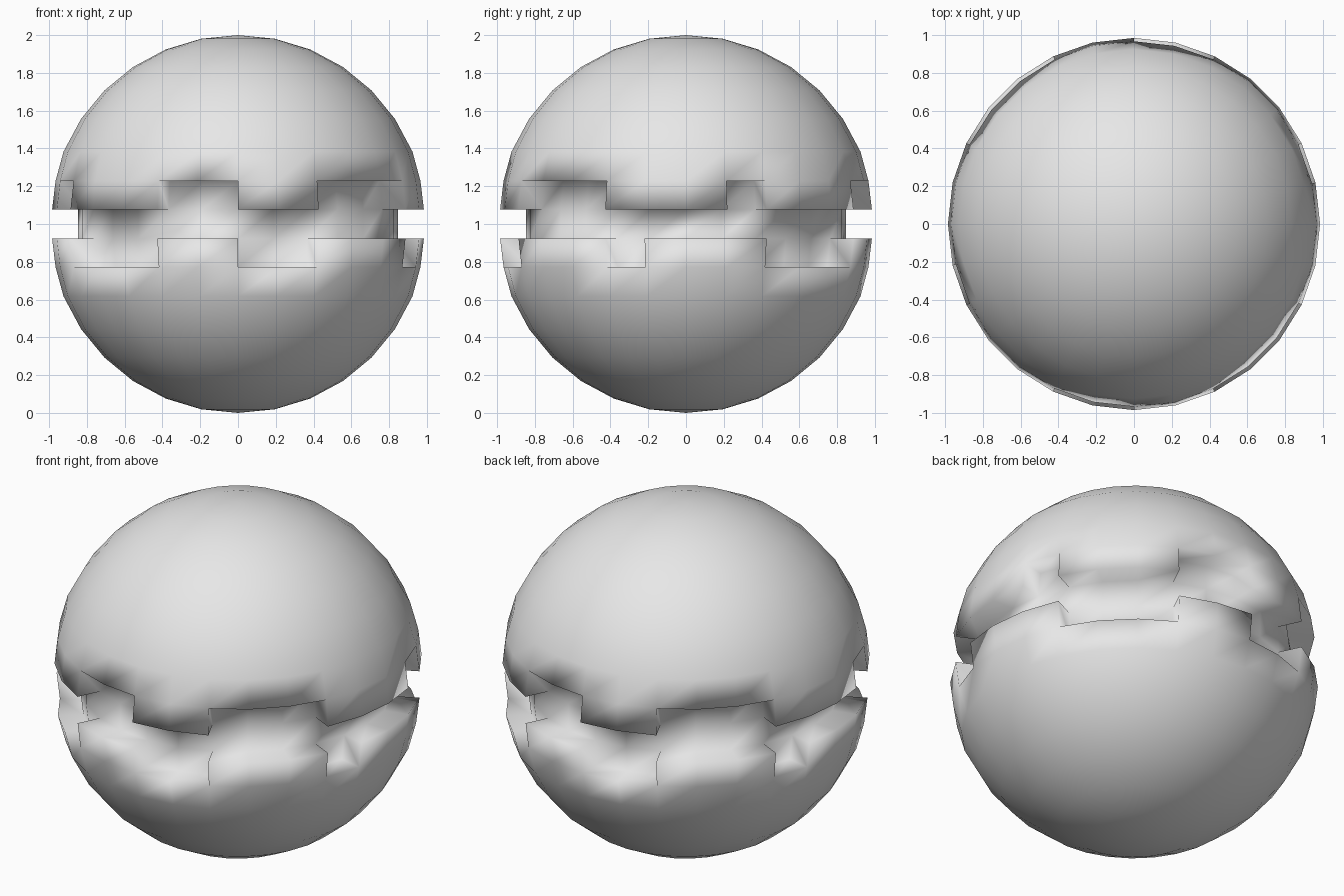
import bpy, bmesh, math
from mathutils import Matrix

cube = bpy.data.objects.get("Cube")
if cube:
    bpy.data.objects.remove(cube, do_unlink=True)

SEGMENTS = 28
STEP = math.tau / SEGMENTS
RIM_Z, NOTCH_Z = 0.078, 0.228      # tooth tips and notch floors, from the equator
DEPTH = 0.137                      # how far the groove is sunk
# Notched segments, repeated every half turn
UPPER_NOTCHES = {2, 3, 4, 8, 12, 13}
LOWER_NOTCHES = {0, 1, 5, 9, 10, 11}

# Half profile from groove to pole, mirrored for the lower half
upper = [(0.984, RIM_Z), (0.966, NOTCH_Z)]
for i in range(2, 9):
    a = math.radians(11.25 * i)
    upper.append((math.cos(a) if i < 8 else 0.0, math.sin(a)))
profile = [(r, -z) for r, z in reversed(upper)] + upper

# Spin the profile into a sphere, starting at the front
bm = bmesh.new()
verts = [bm.verts.new((0, -r, z)) for r, z in profile]
edges = [bm.edges.new(pair) for pair in zip(verts, verts[1:])]
bmesh.ops.spin(bm, geom=verts + edges, cent=(0, 0, 0), axis=(0, 0, 1),
               angle=math.tau, steps=SEGMENTS)
bmesh.ops.remove_doubles(bm, verts=bm.verts[:], dist=0.0005)
bmesh.ops.recalc_face_normals(bm, faces=bm.faces[:])


def in_groove(face):
    c = face.calc_center_median()
    k = math.floor(math.atan2(c.x, -c.y) / STEP) % (SEGMENTS // 2)
    if abs(c.z) < RIM_Z:
        return True
    if abs(c.z) > NOTCH_Z:
        return False
    return k in (UPPER_NOTCHES if c.z > 0 else LOWER_NOTCHES)


# Sink the toothed groove straight inwards
groove = [f for f in bm.faces if in_groove(f)]
result = bmesh.ops.extrude_face_region(bm, geom=groove)
for v in result["geom"]:
    if isinstance(v, bmesh.types.BMVert):
        r = math.hypot(v.co.x, v.co.y)
        v.co.x *= (r - DEPTH) / r
        v.co.y *= (r - DEPTH) / r
old = [f for f in groove if f.is_valid]
if old:
    bmesh.ops.delete(bm, geom=old, context='FACES')
bmesh.ops.recalc_face_normals(bm, faces=bm.faces[:])
bm.transform(Matrix.Translation((0, 0, 1)))
for f in bm.faces:
    f.smooth = True

mesh = bpy.data.meshes.new("grooved_sphere")
bm.to_mesh(mesh)
bm.free()
ball = bpy.data.objects.new("grooved_sphere", mesh)
bpy.context.collection.objects.link(ball)

# Plain grey surface
grey = bpy.data.materials.new("light_grey")
grey.use_nodes = True
color = (0.8, 0.8, 0.8, 1)
grey.diffuse_color = color
grey.node_tree.nodes["Principled BSDF"].inputs["Base Color"].default_value = color
mesh.materials.append(grey)
